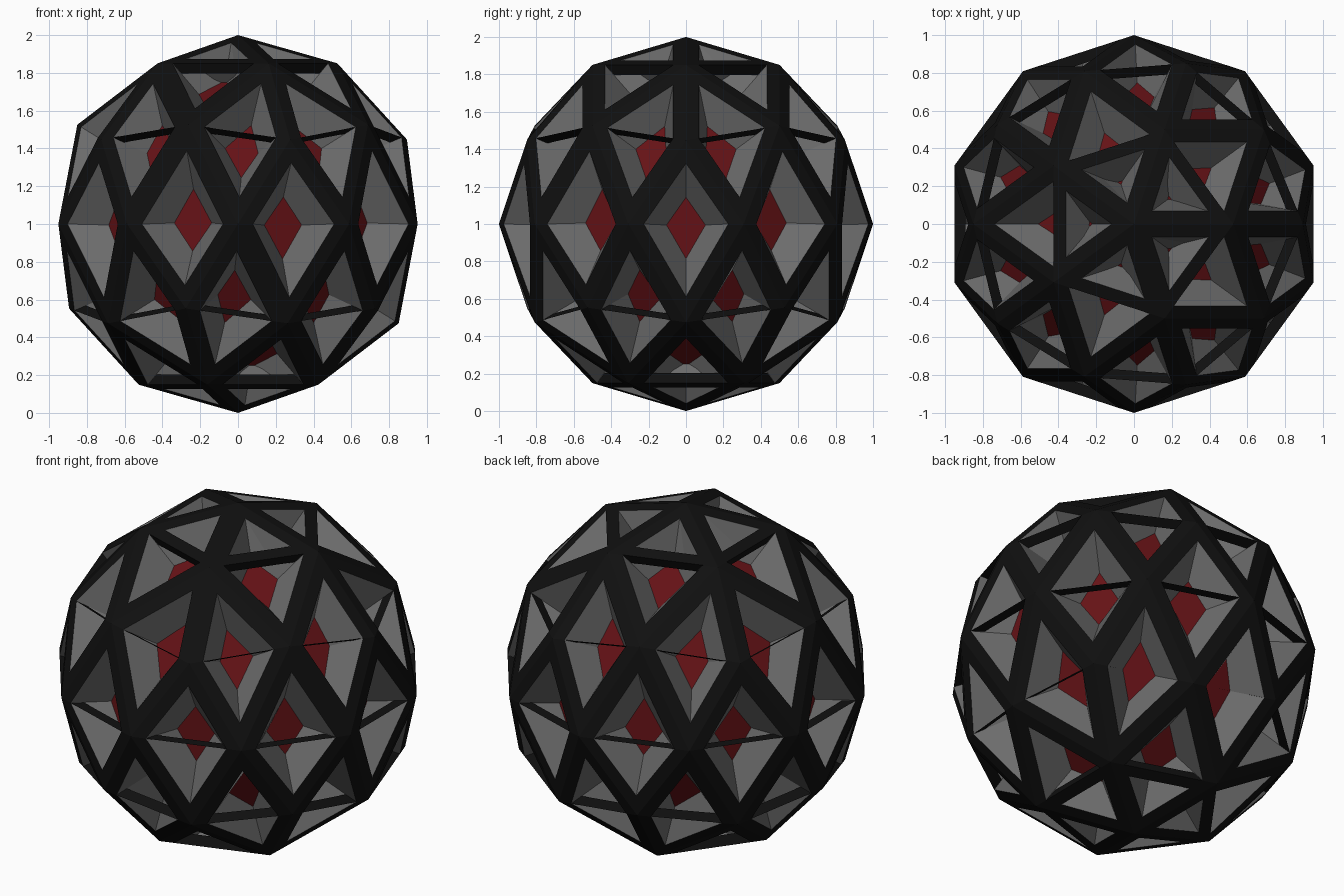
import bpy, bmesh, math
from mathutils import Vector

if "Cube" in bpy.data.objects:
    bpy.data.objects.remove(bpy.data.objects["Cube"])

BORDER = 0.07       # width of frame on each side of an edge
FLOOR = 0.77        # distance of the red panels from the centre
FLOOR_SCALE = 0.46
FIN = 0.06          # depth of the thin bars crossing each recess
LIFT = Vector((0, 0, 1))


def material(name, rgb):
    m = bpy.data.materials.new(name)
    m.diffuse_color = (*rgb, 1)
    m.use_nodes = True
    m.node_tree.nodes["Principled BSDF"].inputs["Base Color"].default_value = m.diffuse_color
    return m


def build(name, polys, mat):
    """Make one flat-shaded object from a list of polygons facing outward."""
    bm = bmesh.new()
    for pts in polys:
        f = bm.faces.new([bm.verts.new(p + LIFT) for p in pts])
        f.normal_update()
        if f.normal.dot(sum(pts, Vector()) / len(pts)) < 0:
            f.normal_flip()
    bmesh.ops.remove_doubles(bm, verts=bm.verts[:], dist=1e-5)
    me = bpy.data.meshes.new(name)
    bm.to_mesh(me)
    bm.free()
    me.materials.append(mat)
    ob = bpy.data.objects.new(name, me)
    bpy.context.collection.objects.link(ob)
    return ob


def tip_inset(t, a, b):
    u, v = (a - t).normalized(), (b - t).normalized()
    return t + (u + v).normalized() * BORDER / math.sin(u.angle(v) / 2)


def ridge_inset(a, b, tips):
    ang = sum((b - a).angle(t - a) for t in tips) / 2
    return a + (b - a).normalized() * BORDER / math.sin(ang)


# Base sphere of 80 triangles, paired into 40 diamonds across latitude edges
base = bmesh.new()
bmesh.ops.create_icosphere(base, subdivisions=2, radius=1)

frame, fins, walls, panels = [], [], [], []
for e in base.edges:
    v1, v2 = e.verts
    if abs(v1.co.z - v2.co.z) > 0.15:
        continue
    a, b = v1.co.copy(), v2.co.copy()
    t1, t2 = [next(v.co.copy() for v in f.verts if v not in e.verts)
              for f in e.link_faces]
    outer = [a, t1, b, t2]
    inner = [ridge_inset(a, b, (t1, t2)), tip_inset(t1, a, b),
             ridge_inset(b, a, (t1, t2)), tip_inset(t2, a, b)]

    # Flat floor, shrunk and sunk toward the centre
    mid = sum(inner, Vector()) / 4
    n = (b - a).cross(t2 - t1).normalized()
    if n.dot(mid) < 0:
        n.negate()
    centre = mid.normalized() * FLOOR
    floor = []
    for p in inner:
        d = p - mid
        floor.append(centre + (d - n * d.dot(n)) * FLOOR_SCALE)

    for i in range(4):
        j = (i + 1) % 4
        frame.append([outer[i], outer[j], inner[j], inner[i]])
        walls.append([inner[i], inner[j], floor[j], floor[i]])
    panels.append(floor)

    # Thin radial bar across the diamond
    down = (a + b).normalized() * FIN
    fins.append([inner[0], inner[2], inner[2] - down, inner[0] - down])
base.free()

black = material("black", (0.005, 0.005, 0.005))
grey = material("dark_grey", (0.15, 0.15, 0.15))
red = material("red", (0.13, 0.006, 0.008))

build("outer_frame", frame, black)
build("cross_bars", fins, black)
build("recess_walls", walls, grey)
build("recess_panels", panels, red)
